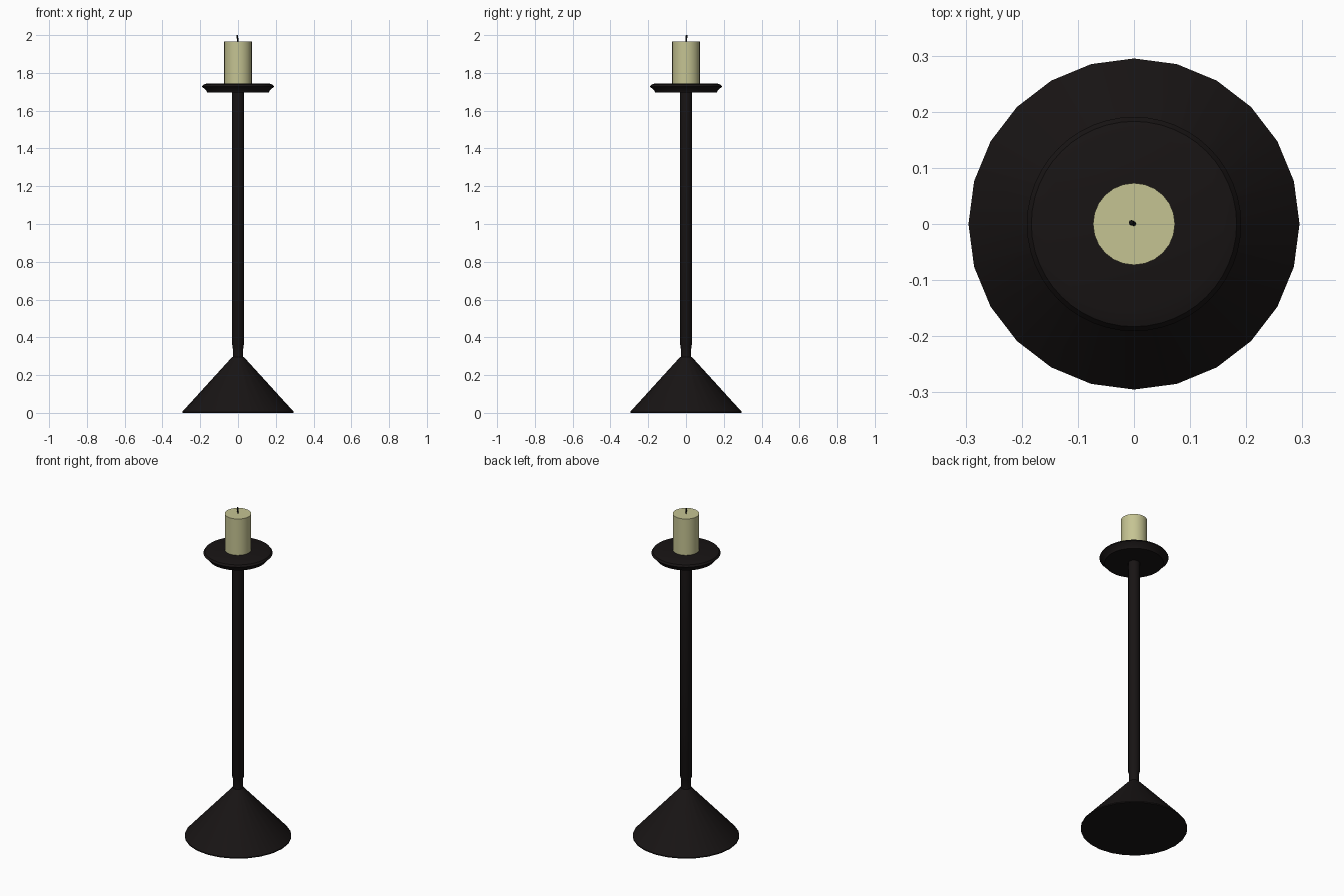
import bpy, bmesh
from math import cos, sin, pi, radians

if "Cube" in bpy.data.objects:
    bpy.data.objects.remove(bpy.data.objects["Cube"])


def material(name, rgb):
    m = bpy.data.materials.new(name)
    m.diffuse_color = (*rgb, 1)
    m.use_nodes = True
    m.node_tree.nodes["Principled BSDF"].inputs["Base Color"].default_value = m.diffuse_color
    return m


iron = material("dark_iron", (0.009, 0.007, 0.007))
wax = material("wax", (0.56, 0.55, 0.29))
char = material("charred_wick", (0.005, 0.005, 0.006))


def lathe(name, profile, sides, mat):
    """Closed solid of revolution; profile rows are (radius, z, x, y), bottom to top."""
    bm = bmesh.new()
    rings = []
    for r, z, *offset in profile:
        ox, oy = offset or (0, 0)
        rings.append([bm.verts.new((ox + r * cos(2 * pi * i / sides),
                                    oy + r * sin(2 * pi * i / sides), z))
                      for i in range(sides)])
    for low, high in zip(rings, rings[1:]):
        for i in range(sides):
            j = (i + 1) % sides
            bm.faces.new((low[i], low[j], high[j], high[i]))
    bm.faces.new(rings[0][::-1])
    bm.faces.new(rings[-1])
    mesh = bpy.data.meshes.new(name)
    bm.to_mesh(mesh)
    bm.free()
    mesh.materials.append(mat)
    ob = bpy.data.objects.new(name, mesh)
    bpy.context.collection.objects.link(ob)
    bpy.ops.object.select_all(action='DESELECT')
    ob.select_set(True)
    bpy.context.view_layer.objects.active = ob
    bpy.ops.object.shade_smooth_by_angle(angle=radians(35))
    return ob


# Conical foot
lathe("base", [(0.295, 0), (0.295, 0.006), (0.03, 0.297)], 24, iron)

# Stem with a narrower neck above the foot
lathe("stem", [(0.027, 0.29), (0.028, 0.355), (0.032, 0.362), (0.032, 1.70)], 24, iron)

# Drip dish with bevelled rim
lathe("drip_dish", [(0.163, 1.695), (0.168, 1.708), (0.191, 1.727),
                    (0.183, 1.738), (0.16, 1.745)], 48, iron)

# Candle
lathe("candle", [(0.073, 1.74), (0.073, 1.966)], 24, wax)

# Slightly bent wick
lathe("wick", [(0.004, 1.96), (0.004, 1.978, -0.001, 0.001),
               (0.005, 1.985, -0.004, 0.002), (0.004, 2.0, -0.005, 0.003)], 8, char)
